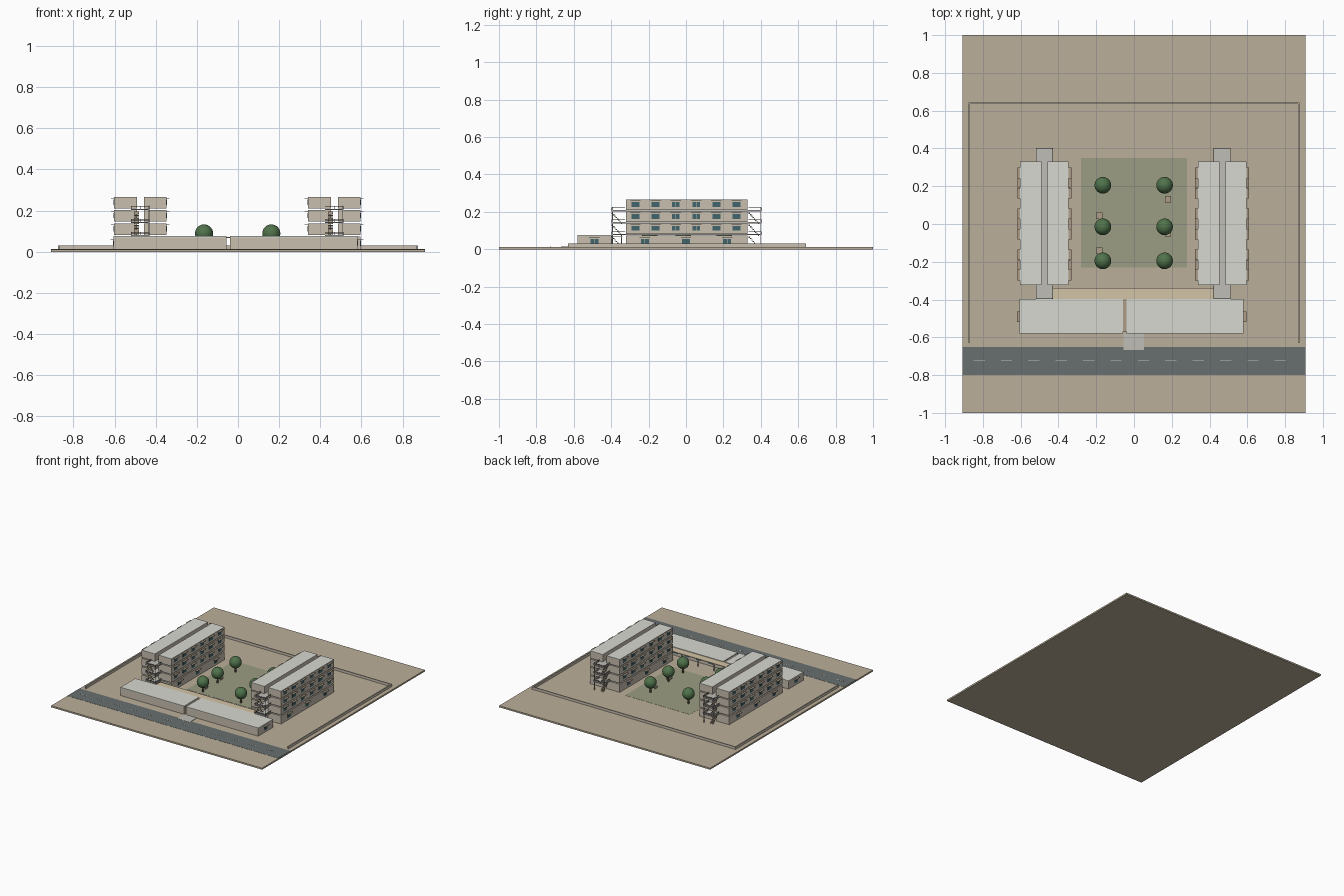
import bpy, bmesh
from mathutils import Matrix, Vector
import math

if "Cube" in bpy.data.objects:
    bpy.data.objects.remove(bpy.data.objects["Cube"])


def mat(name, c):
    m = bpy.data.materials.new(name)
    m.diffuse_color = (*c, 1)
    m.use_nodes = True
    m.node_tree.nodes["Principled BSDF"].inputs["Base Color"].default_value = m.diffuse_color
    return m


SAND = mat("sand", (0.50, 0.43, 0.32))
WALL = mat("wall", (0.58, 0.52, 0.43))
ROOF = mat("roof", (0.68, 0.69, 0.63))
SLAB = mat("slab", (0.53, 0.51, 0.47))
SHADE = mat("shade", (0.42, 0.34, 0.25))
GLASS = mat("glass", (0.05, 0.13, 0.15))
ROAD = mat("road", (0.14, 0.16, 0.16))
LINE = mat("line", (0.6, 0.6, 0.55))
LAWN = mat("lawn", (0.33, 0.34, 0.23))
TAN = mat("canopy_tan", (0.65, 0.55, 0.38))
DARK = mat("dark_metal", (0.06, 0.06, 0.06))
LEAF = mat("leaf", (0.08, 0.17, 0.07))
BARK = mat("bark", (0.16, 0.10, 0.06))


def finish(name, bm, m):
    me = bpy.data.meshes.new(name)
    bm.to_mesh(me)
    bm.free()
    me.materials.append(m)
    ob = bpy.data.objects.new(name, me)
    bpy.context.collection.objects.link(ob)
    return ob


def boxes(name, items, m):
    """One object from (x0, x1, y0, y1, z0, z1) boxes."""
    bm = bmesh.new()
    for x0, x1, y0, y1, z0, z1 in items:
        mx = Matrix.Translation(((x0+x1)/2, (y0+y1)/2, (z0+z1)/2)) @ \
            Matrix.Diagonal((abs(x1-x0), abs(y1-y0), abs(z1-z0), 1))
        bmesh.ops.create_cube(bm, size=1, matrix=mx)
    return finish(name, bm, m)


G = 0.012  # ground top

# Site
boxes("ground", [(-.908, .908, -1, 1, 0, G)], SAND)
boxes("road", [(-.908, .908, -.80, -.65, .008, G+.001)], ROAD)
boxes("road_dashes", [(-.85+i*.145, -.79+i*.145, -.726, -.722, G, G+.002) for i in range(12)], LINE)
boxes("lawn", [(-.28, .28, -.23, .35, .008, G+.001)], LAWN)
boxes("entrance_path", [(-.055, .052, -.668, -.58, .008, G+.002)], SLAB)
boxes("boundary_wall", [(-.876, -.868, -.63, .642, G, .031), (.868, .876, -.63, .642, G, .031),
                        (-.868, .868, .634, .642, G, .031)], WALL)


def windows(x, d, ys, z, w=.021):
    """Window panes and shades on a wall at x facing direction d."""
    pane, shade = [], []
    for y in ys:
        for s in (-1, 1):
            pane.append((x-d*.002, x+d*.002, y+s*.001, y+s*w, z, z+.026))
        shade.append((x-d*.002, x+d*.015, y-.028, y+.028, z+.030, z+.033))
    return pane, shade


def stair(items, x, y, ztop):
    """Flight dropping towards +y."""
    n = 8
    for i in range(n):
        z = ztop - (i+1)*.062/n
        items.append((x-.012, x+.012, y+i*.056/n, y+(i+1)*.056/n, z-.006, z))


UPPER = (-.27, -.163, -.055, .055, .163, .27)
LEVELS = [(G, .074), (.082, .138), (.146, .203), (.210, .267)]

# Two residential blocks, each a pair of bars around a corridor
for side, cx in (("left", -.475), ("right", .467)):
    bars, roofs, panes, shades, slabs, rails, steps, posts = ([] for _ in range(8))
    spans = ((cx-.128, cx-.015), (cx+.018, cx+.128))
    for i, (z0, z1) in enumerate(LEVELS):
        for x0, x1 in spans:
            bars.append((x0, x1, -.322, .33, z0, z1 - (.004 if i == 3 else 0)))
        ys = UPPER if i else (-.22, 0, .22)
        zw = z0 + .017
        for x, d in ((spans[0][0], -1), (spans[1][1], 1)):
            p, s = windows(x, d, ys, zw)
            panes += p
            shades += s
        if i:
            zs = z0 - .007
            slabs.append((cx-.045, cx+.045, -.397, .403, zs, zs+.006))
            # landing railings
            for ya, yb, ye in ((-.397, -.325, -.397), (.333, .403, .401)):
                for h in (.013, .020):
                    for x in (cx-.045, cx+.043):
                        rails.append((x, x+.002, ya, yb, zs+h-.002, zs+h))
                    rails.append((cx-.045, cx+.045, ye, ye+.002, zs+h-.002, zs+h))
                for x in (cx-.045, cx-.001, cx+.043):
                    rails.append((x, x+.002, ye, ye+.002, zs, zs+.02))
            for y in (-.397, .335):
                stair(steps, cx-.018, y, zs)
    for x0, x1 in spans:
        roofs.append((x0, x1, -.322, .33, .263, .267))
    for y in (-.395, .397):
        posts.append((cx+.040, cx+.044, y, y+.004, G, .225))
    boxes(side+"_block_floors", bars, WALL)
    boxes(side+"_block_roofs", roofs, ROOF)
    boxes(side+"_block_windows", panes, GLASS)
    boxes(side+"_block_sunshades", shades, SHADE)
    boxes(side+"_corridor_slabs", slabs, SLAB)
    boxes(side+"_landing_rails", rails, DARK)
    boxes(side+"_stairs", steps, SHADE)
    boxes(side+"_landing_posts", posts, SLAB)

# Low front building in two halves with a passage between
halves = ((-.605, -.057), (-.040, .58))
boxes("front_building_walls", [(a, b, -.58, -.398, G, .070) for a, b in halves], WALL)
boxes("front_building_roofs", [(a, b, -.58, -.398, .070, .076) for a, b in halves], ROOF)
pl, sl = windows(-.605, -1, (-.49,), .030)
pr, sr = windows(.58, 1, (-.49,), .030)
back = [(x-.022, x+.022, -.400, -.396, .028, .056) for x in (-.37, -.27, -.17, .07, .17, .27, .37)]
boxes("front_building_windows", pl+pr+back, GLASS)
boxes("front_building_sunshades", sl+sr, SHADE)
boxes("passage_roof", [(-.057, -.040, -.57, -.398, .066, .070)], SHADE)

# Covered walk behind the front building
boxes("walk_canopy", [(-.43, .425, -.398, -.34, .067, .072)], TAN)
boxes("walk_columns", [(-.425+i*.14, -.419+i*.14, -.348, -.342, G, .067) for i in range(7)], SLAB)

# Courtyard trees and benches
for i, (x, y) in enumerate([(x, y) for x in (-.165, .162) for y in (.205, -.015, -.195)]):
    bm = bmesh.new()
    bmesh.ops.create_uvsphere(bm, u_segments=24, v_segments=14, radius=.044,
                              matrix=Matrix.Translation((x, y, .089)))
    for f in bm.faces:
        f.smooth = True
    finish("tree_crown_%d" % i, bm, LEAF)
    bm = bmesh.new()
    bmesh.ops.create_cone(bm, cap_ends=True, segments=10, radius1=.007, radius2=.005, depth=.045,
                          matrix=Matrix.Translation((x, y, G+.0225)))
    finish("tree_trunk_%d" % i, bm, BARK)
bench = []
for x, y in ((.18, .13), (-.185, .043), (-.185, -.142), (.18, -.05)):
    bench.append((x-.017, x+.017, y-.017, y+.017, .022, .026))
    for s in (-1, 1):
        bench.append((x+s*.012-.002, x+s*.012+.002, y-.014, y+.014, G, .022))
boxes("benches", bench, SHADE)
